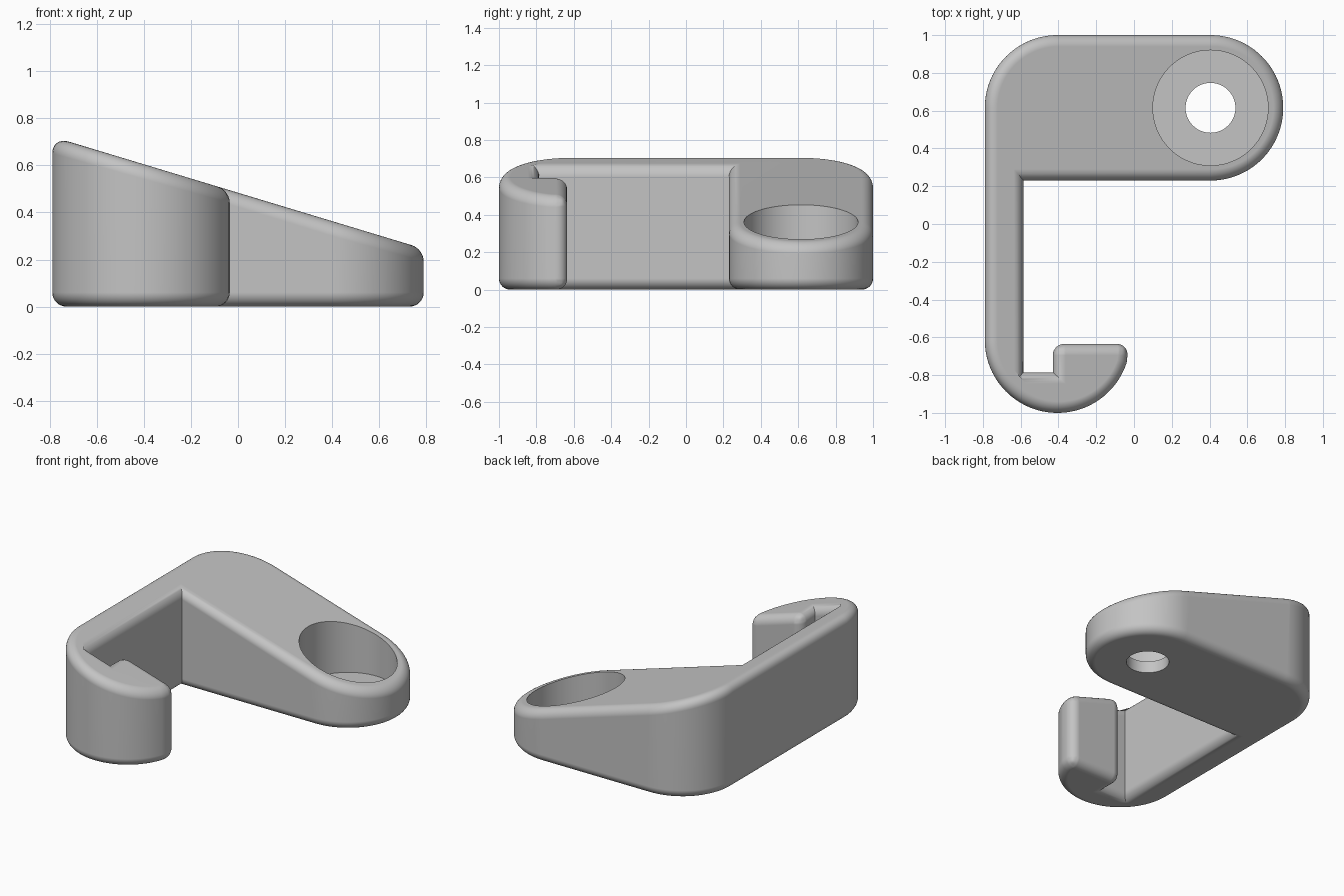
import bpy
import bmesh
from math import radians, cos, sin
from mathutils import Vector

if "Cube" in bpy.data.objects:
    bpy.data.objects.remove(bpy.data.objects["Cube"], do_unlink=True)

RADIUS = 0.385
ROUND = 0.06
EYE = (0.405, 0.615)


def arc(cx, cy, start, end, steps):
    angles = [radians(start + (end - start) * i / steps) for i in range(steps + 1)]
    return [(cx + RADIUS * cos(a), cy + RADIUS * sin(a)) for a in angles]


def top_height(x):
    return 0.484 - 0.302 * x


# Plan outline: rounded eye, back corner, long arm, hook tip and inner notch
tip, lip = (-0.028, -0.635), (-0.43, -0.635)
outline = arc(*EYE, -90, 90, 48)
outline += arc(-0.405, 0.615, 90, 180, 24)
outline += arc(-0.405, -0.615, 180, 342, 44)
outline += [tip, lip, (-0.43, -0.785), (-0.585, -0.785), (-0.585, 0.23)]

# Extrude to the sloping top
bm = bmesh.new()
base = bm.faces.new([bm.verts.new((x, y, 0)) for x, y in outline])
top = bmesh.ops.extrude_face_region(bm, geom=[base], use_keep_orig=True)["geom"]
for v in top:
    if isinstance(v, bmesh.types.BMVert):
        v.co.z = top_height(v.co.x)
bmesh.ops.recalc_face_normals(bm, faces=bm.faces)

# Round the rims and the two convex corners of the hook
corners = [Vector(tip), Vector(lip)]


def rounded(edge):
    a, b = (v.co for v in edge.verts)
    if (a.xy - b.xy).length > 0.001:
        return True
    return any((a.xy - c).length < 0.001 for c in corners)


bmesh.ops.bevel(bm, geom=[e for e in bm.edges if rounded(e)], offset=ROUND * 1.414,
                offset_type='WIDTH', segments=8, profile=0.5, affect='EDGES',
                clamp_overlap=False)
mesh = bpy.data.meshes.new("hook_bracket")
bm.to_mesh(mesh)
bm.free()
bracket = bpy.data.objects.new("hook_bracket", mesh)
bpy.context.collection.objects.link(bracket)

grey = bpy.data.materials.new("plain grey")
grey.use_nodes = True
colour = (0.55, 0.55, 0.55, 1)
grey.diffuse_color = colour
grey.node_tree.nodes["Principled BSDF"].inputs["Base Color"].default_value = colour
mesh.materials.append(grey)


# Counterbore and through hole
def drill(name, radius, bottom):
    bpy.ops.mesh.primitive_cylinder_add(vertices=96, radius=radius, depth=2,
                                        location=(*EYE, bottom + 1))
    cutter = bpy.context.object
    cutter.name = name
    cutter.hide_render = True
    cutter.data.materials.append(grey)
    cut = bracket.modifiers.new(name, 'BOOLEAN')
    cut.operation = 'DIFFERENCE'
    cut.solver = 'EXACT'
    cut.object = cutter
    bpy.context.view_layer.objects.active = bracket
    bpy.ops.object.modifier_apply(modifier=name)
    bpy.data.objects.remove(cutter, do_unlink=True)


drill("counterbore", 0.305, 0.08)
drill("screw_hole", 0.132, -0.5)

# Smooth rounds with crisp holes and inner corners
bpy.ops.object.select_all(action='DESELECT')
bracket.select_set(True)
bpy.context.view_layer.objects.active = bracket
bpy.ops.object.shade_smooth_by_angle(angle=radians(30))
weighted = bracket.modifiers.new("clean_normals", 'WEIGHTED_NORMAL')
weighted.keep_sharp = True
